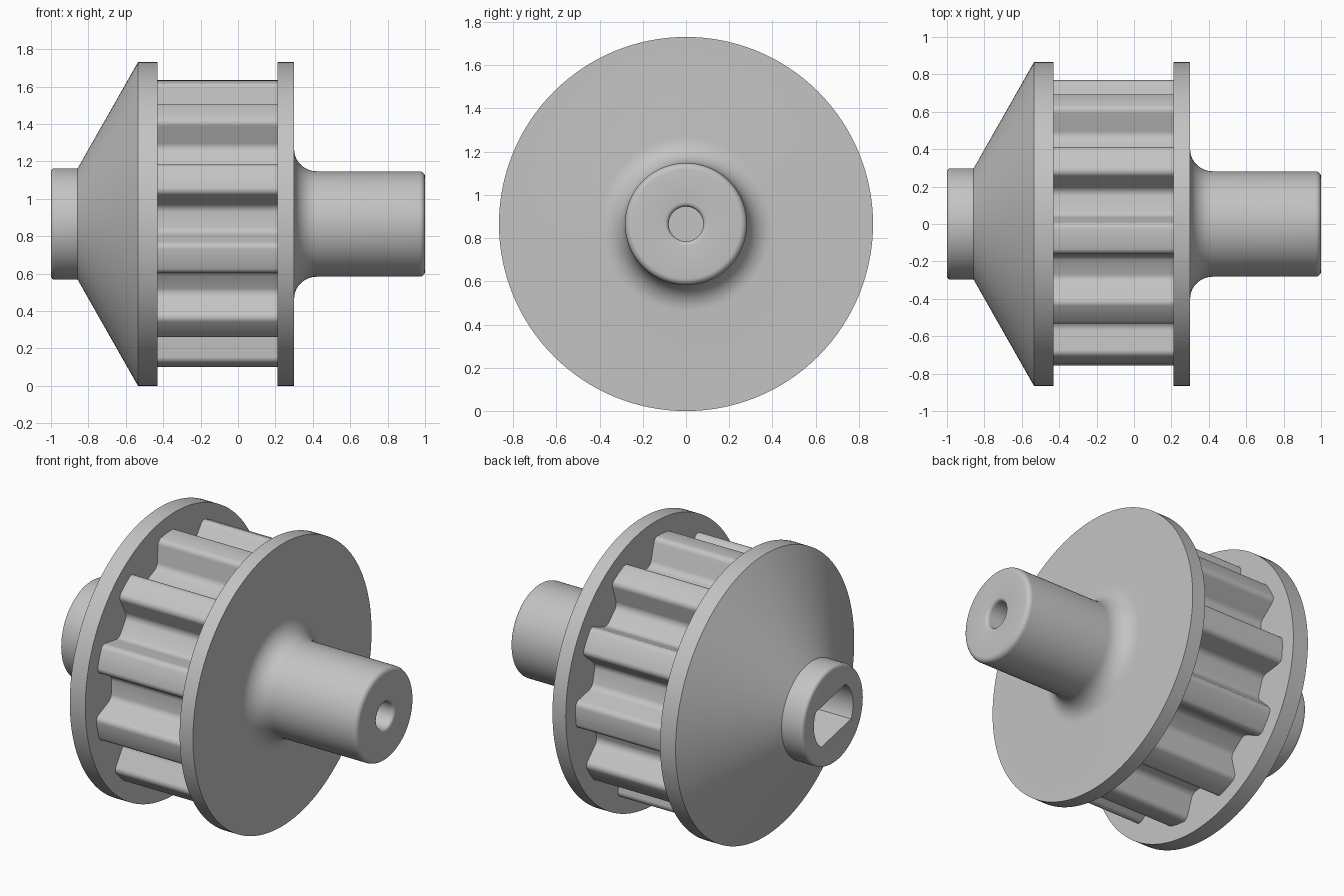
import bpy, bmesh
from math import pi, sin, cos, radians, asin, sqrt
from mathutils import Vector

old = bpy.data.objects.get("Cube")
if old:
    bpy.data.objects.remove(old, do_unlink=True)

AXIS = 0.865      # shaft axis height, also flange radius
SEGMENTS = 128

grey = bpy.data.materials.new("plain grey")
grey.use_nodes = True
grey.diffuse_color = (0.55, 0.55, 0.55, 1)
grey.node_tree.nodes["Principled BSDF"].inputs["Base Color"].default_value = (0.55, 0.55, 0.55, 1)


def make_object(name, bm):
    bmesh.ops.recalc_face_normals(bm, faces=bm.faces)
    mesh = bpy.data.meshes.new(name)
    bm.to_mesh(mesh)
    bm.free()
    mesh.materials.append(grey)
    obj = bpy.data.objects.new(name, mesh)
    bpy.context.collection.objects.link(obj)
    return obj


def smooth(obj):
    bpy.ops.object.select_all(action='DESELECT')
    obj.select_set(True)
    bpy.context.view_layer.objects.active = obj
    bpy.ops.object.shade_smooth_by_angle(angle=radians(30))


def arc(x, r, radius, start, end, steps=6):
    """Profile points on a circle arc, angles in degrees."""
    angles = [radians(start + (end - start) * i / steps) for i in range(steps + 1)]
    return [(x + radius * cos(a), r + radius * sin(a)) for a in angles]


def lathe(name, profile):
    """Turn (x, radius) points around the shaft axis."""
    bm = bmesh.new()
    verts = [bm.verts.new((x, 0, AXIS + r)) for x, r in profile]
    edges = [bm.edges.new(pair) for pair in zip(verts, verts[1:])]
    bmesh.ops.spin(bm, geom=verts + edges, cent=(0, 0, AXIS), axis=(1, 0, 0),
                   angle=2 * pi, steps=SEGMENTS, use_merge=True)
    bmesh.ops.remove_doubles(bm, verts=bm.verts, dist=1e-5)
    return make_object(name, bm)


def prism(outline, x0, x1):
    """Extrude a closed (y, z) outline along x."""
    bm = bmesh.new()
    face = bm.faces.new([bm.verts.new((x0, y, AXIS + z)) for y, z in outline])
    new = bmesh.ops.extrude_face_region(bm, geom=[face])["geom"]
    moved = [v for v in new if isinstance(v, bmesh.types.BMVert)]
    bmesh.ops.translate(bm, verts=moved, vec=(x1 - x0, 0, 0))
    return bm


# Conical flange with its short collar
cone_flange = lathe("cone_flange", [(-1, 0)] + arc(-0.98, 0.278, 0.02, 180, 90, 4) + [
    (-0.857, 0.298), (-0.535, AXIS), (-0.43, AXIS), (-0.43, 0)])

# Double-flat drive socket cut into the collar
FLAT, ROUND, TILT = 0.12, 0.19, radians(12.6)
half = asin(FLAT / ROUND)
socket = []
for side in (0, pi):
    for i in range(17):
        a = side - half + 2 * half * i / 16
        socket.append((-ROUND * cos(a + TILT), ROUND * sin(a + TILT)))
cutter = make_object("socket_cutter", prism(socket, -1.1, -0.5))
cutter.hide_render = True
cut = cone_flange.modifiers.new("socket", 'BOOLEAN')
cut.object = cutter
cut.operation = 'DIFFERENCE'
cut.solver = 'EXACT'
bpy.context.view_layer.objects.active = cone_flange
bpy.ops.object.modifier_apply(modifier=cut.name)
bpy.data.objects.remove(cutter, do_unlink=True)
smooth(cone_flange)

# Flat flange, filleted shaft and blind bore
shaft = lathe("flange_and_shaft", [(0.21, 0), (0.21, AXIS), (0.30, AXIS)]
              + arc(0.42, 0.402, 0.12, 180, 270, 10)
              + arc(0.97, 0.252, 0.03, 90, 0)
              + arc(0.98, 0.10, 0.02, 0, -90, 4)[:1]
              + arc(0.98, 0.10, 0.02, 0, -90, 4)[1:-1]
              + [(0.98, 0.08), (0.55, 0.08), (0.55, 0)])
smooth(shaft)

# Toothed drum: trapezoid grooves around a cylinder
TEETH, TIP, ROOT = 11, 0.77, 0.612
TOP_HALF, ROOT_HALF = 0.138, 0.068
pitch = 2 * pi / TEETH
groove = [(sqrt(TIP ** 2 - TOP_HALF ** 2), -TOP_HALF), (ROOT, -ROOT_HALF),
          (ROOT, ROOT_HALF), (sqrt(TIP ** 2 - TOP_HALF ** 2), TOP_HALF),
          (TIP * cos(pitch / 2), TIP * sin(pitch / 2))]
outline = []
for k in range(TEETH):
    a = radians(2.3) + k * pitch
    for u, v in groove:
        outline.append((-(u * cos(a) - v * sin(a)), u * sin(a) + v * cos(a)))
bm = prism(outline, -0.44, 0.22)
# Round every groove corner, leaving the tooth crown middles alone
corners = []
for e in bm.edges:
    p, q = (v.co for v in e.verts)
    if abs(p.x - q.x) > 0.1 and e.calc_face_angle(0) > radians(20):
        corners.append(e)
bmesh.ops.bevel(bm, geom=corners, offset=0.028, offset_type='OFFSET', segments=5,
                profile=0.5, affect='EDGES')
smooth(make_object("toothed_drum", bm))
